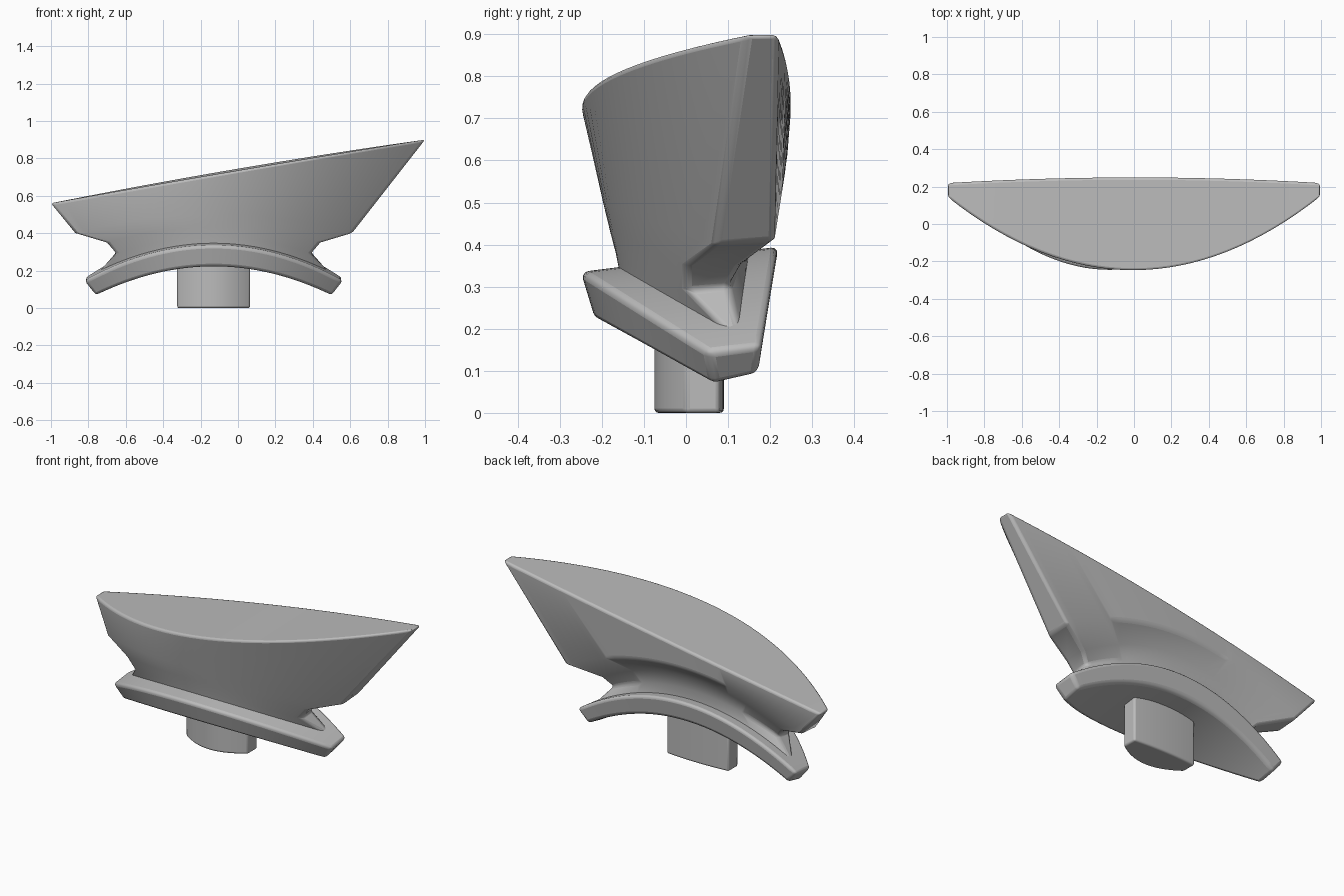
import bpy
import bmesh

cube = bpy.data.objects.get("Cube")
if cube:
    bpy.data.objects.remove(cube)

grey = bpy.data.materials.new("plain grey")
grey.use_nodes = True
tone = (0.5, 0.5, 0.5, 1)
grey.diffuse_color = tone
grey.node_tree.nodes["Principled BSDF"].inputs["Base Color"].default_value = tone

STEPS = 32
MID = -0.13  # x of the symmetry line of the lower parts


def ring(cx, half, front, back, zf, zb, tilt=0):
    """Lens outline: every (middle, end) pair is followed as a parabola."""
    def at(pair, s):
        return pair[0] + (pair[1] - pair[0]) * s * s
    fronts, backs = [], []
    for i in range(STEPS + 1):
        s = -1 + 2 * i / STEPS
        x = cx + half * s
        fronts.append((x, at(front, s), at(zf, s) + tilt * s))
        backs.append((x, at(back, s), at(zb, s) + tilt * s))
    return fronts + backs[::-1]


def loft(name, rings, bevel):
    """Skin rings from bottom to top and cap both ends with quad strips."""
    bm = bmesh.new()
    loops = [[bm.verts.new(p) for p in r] for r in rings]
    n = len(loops[0])
    for low, high in zip(loops, loops[1:]):
        for i in range(n):
            j = (i + 1) % n
            bm.faces.new((low[i], low[j], high[j], high[i]))
    for loop in (loops[0], loops[-1]):
        for i in range(STEPS):
            bm.faces.new((loop[i], loop[i + 1], loop[n - 2 - i], loop[n - 1 - i]))
    bmesh.ops.recalc_face_normals(bm, faces=bm.faces)
    mesh = bpy.data.meshes.new(name)
    bm.to_mesh(mesh)
    bm.free()
    mesh.materials.append(grey)
    obj = bpy.data.objects.new(name, mesh)
    bpy.context.collection.objects.link(obj)
    mod = obj.modifiers.new("soft edges", "BEVEL")
    mod.width = bevel
    mod.segments = 3
    mod.limit_method = "ANGLE"
    mod.angle_limit = 0.6
    bpy.ops.object.select_all(action="DESELECT")
    obj.select_set(True)
    bpy.context.view_layer.objects.active = obj
    bpy.ops.object.shade_smooth_by_angle(angle=0.6)
    return obj


# Flared upper body: neck foot, narrow neck, undercut, lower rim, slanted top
loft("upper_body", [
    ring(MID, 0.62, (-0.155, 0.11), (0.15, 0.13), (0.32, 0.18), (0.37, 0.19)),
    ring(MID, 0.52, (-0.167, 0.00), (0.15, 0.10), (0.38, 0.29), (0.44, 0.30)),
    ring(MID, 0.57, (-0.180, 0.00), (0.17, 0.13), (0.43, 0.35), (0.52, 0.35)),
    ring(MID, 0.74, (-0.197, 0.07), (0.24, 0.21), (0.50, 0.40), (0.60, 0.41)),
    ring(0, 1.0, (-0.25, 0.145), (0.25, 0.22), (0.735, 0.73), (0.745, 0.73), 0.17),
], 0.015)

# Arched lens-shaped plate under the body
loft("arched_plate", [
    ring(MID, 0.63, (-0.215, 0.065), (0.20, 0.17), (0.22, 0.065), (0.28, 0.09)),
    ring(MID, 0.69, (-0.25, 0.05), (0.22, 0.18), (0.335, 0.145), (0.395, 0.16)),
], 0.018)

# Stem with a rounded front and a nearly flat back
loft("stem", [
    ring(MID, 0.195, (-0.075, 0.0), (0.09, 0.08), (z, z), (z, z))
    for z in (0, 0.27)
], 0.01)
